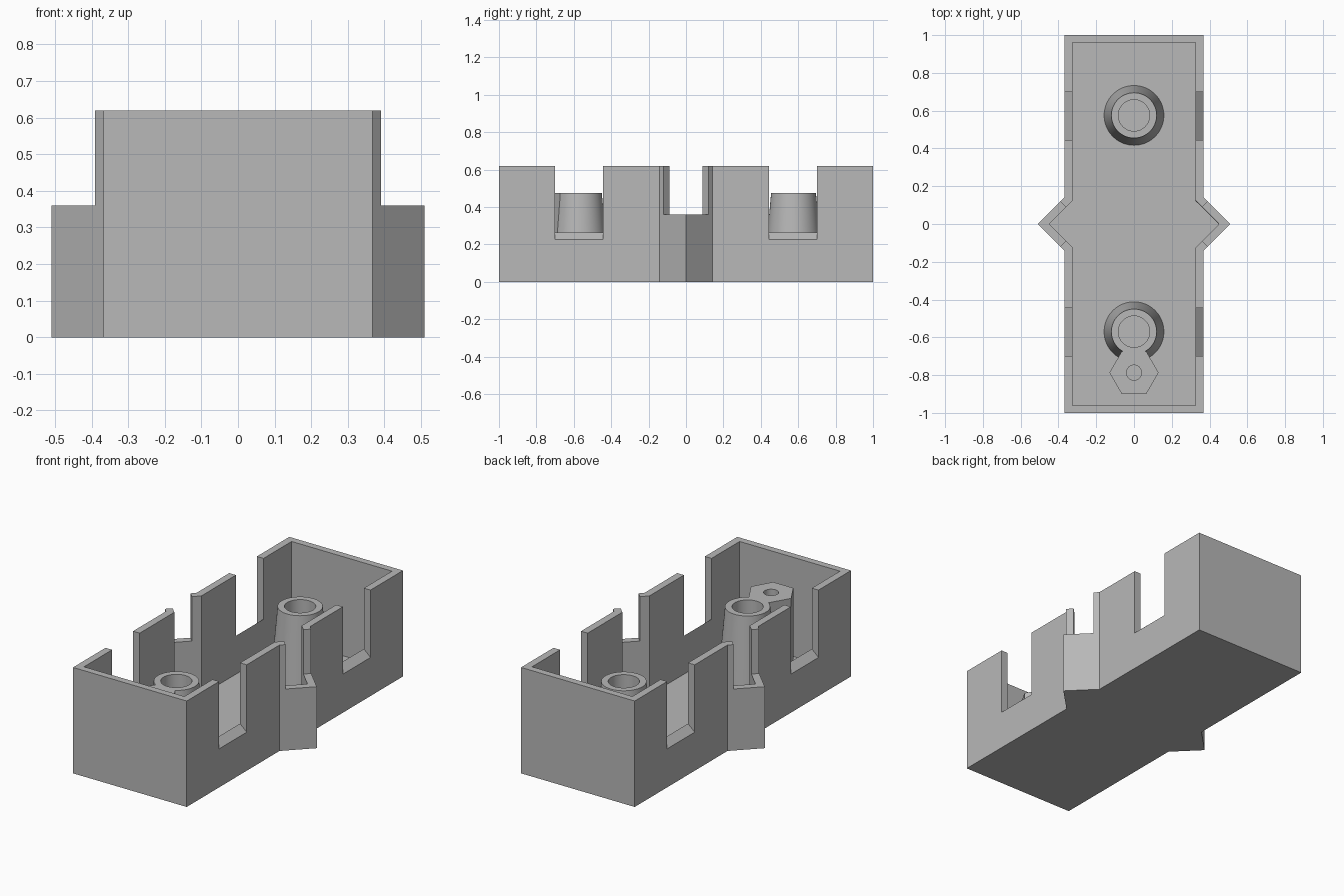
import bpy, bmesh, math
from mathutils import Matrix

if "Cube" in bpy.data.objects:
    bpy.data.objects.remove(bpy.data.objects["Cube"])

grey = bpy.data.materials.new("plain grey")
grey.diffuse_color = (0.48, 0.48, 0.48, 1)
grey.use_nodes = True
grey.node_tree.nodes["Principled BSDF"].inputs["Base Color"].default_value = grey.diffuse_color

FLOOR = 0.04
TOP = 0.62
POST_TOP = 0.475


def finish(bm, name):
    bmesh.ops.recalc_face_normals(bm, faces=bm.faces)
    me = bpy.data.meshes.new(name)
    bm.to_mesh(me)
    bm.free()
    me.materials.append(grey)
    ob = bpy.data.objects.new(name, me)
    bpy.context.collection.objects.link(ob)
    return ob


def prism(name, points, vec):
    """Extrude a closed 3D outline along vec."""
    bm = bmesh.new()
    face = bm.faces.new([bm.verts.new(p) for p in points])
    res = bmesh.ops.extrude_face_region(bm, geom=[face])
    verts = [g for g in res["geom"] if isinstance(g, bmesh.types.BMVert)]
    bmesh.ops.translate(bm, verts=verts, vec=vec)
    if face.is_valid and len(face.edges) and all(len(e.link_faces) < 2 for e in face.edges):
        bm.faces.remove(face)
    return finish(bm, name)


def cone(name, y, r1, r2, z1, z2, sides=64):
    bm = bmesh.new()
    bmesh.ops.create_cone(bm, cap_ends=True, segments=sides, radius1=r1, radius2=r2,
                          depth=z2 - z1, matrix=Matrix.Translation((0, y, (z1 + z2) / 2)))
    return finish(bm, name)


def boolean(target, tool, op):
    mod = target.modifiers.new(op, 'BOOLEAN')
    mod.operation, mod.solver, mod.object = op, 'EXACT', tool
    bpy.context.view_layer.objects.active = target
    bpy.ops.object.modifier_apply(modifier=mod.name)
    bpy.data.objects.remove(tool)


def outline(x, y, tip, half, z):
    """Rectangle with a pointed bulge in the middle of each long side."""
    side = [(x, -y), (x, -half), (tip, 0), (x, half), (x, y)]
    return [(a, b, z) for a, b in side] + [(-a, -b, z) for a, b in side]


# Open box with pointed side bulges
box = prism("box_shell", outline(0.368, 1.0, 0.51, 0.142, 0), (0, 0, TOP))
boolean(box, prism("cavity", outline(0.325, 0.96, 0.45, 0.125, FLOOR), (0, 0, 1)), 'DIFFERENCE')

for s in (-1, 1):
    # Notch in the bulge, cut square to its slanted walls
    notch = [(s * 0.272, 0, 0.36), (s * 0.6, 0.328, 0.36), (s * 0.6, -0.328, 0.36)]
    boolean(box, prism("notch", notch, (0, 0, 1)), 'DIFFERENCE')
    # Side windows with outward-sloping sills
    for y in (-0.70, 0.445):
        sill = [(s * 0.28, y, 0.305), (s * 0.413, y, 0.185), (s * 0.413, y, 1), (s * 0.28, y, 1)]
        boolean(box, prism("window", sill, (0, 0.255, 0)), 'DIFFERENCE')

# Tapered hollow posts, the front one with a hexagonal boss
for name, y in (("back_post", 0.575), ("front_post", -0.57)):
    post = cone(name, y, 0.16, 0.12, FLOOR - 0.02, POST_TOP)
    if y < 0:
        boss = cone("hex_boss", -0.787, 0.13, 0.13, FLOOR - 0.02, POST_TOP, 6)
        # turn the hexagon so corners point along x
        pts = [(0.13 * math.cos(i * math.pi / 3), -0.787 + 0.13 * math.sin(i * math.pi / 3), FLOOR - 0.02)
               for i in range(6)]
        bpy.data.objects.remove(boss)
        boolean(post, prism("hex_boss", pts, (0, 0, POST_TOP - FLOOR + 0.02)), 'UNION')
        boolean(post, cone("screw_hole", -0.787, 0.04, 0.04, -0.1, 0.6, 32), 'DIFFERENCE')
    boolean(post, cone("post_hole", y, 0.083, 0.083, -0.1, 0.6), 'DIFFERENCE')
    bpy.ops.object.select_all(action='DESELECT')
    post.select_set(True)
    bpy.context.view_layer.objects.active = post
    bpy.ops.object.shade_smooth_by_angle(angle=math.radians(30))
